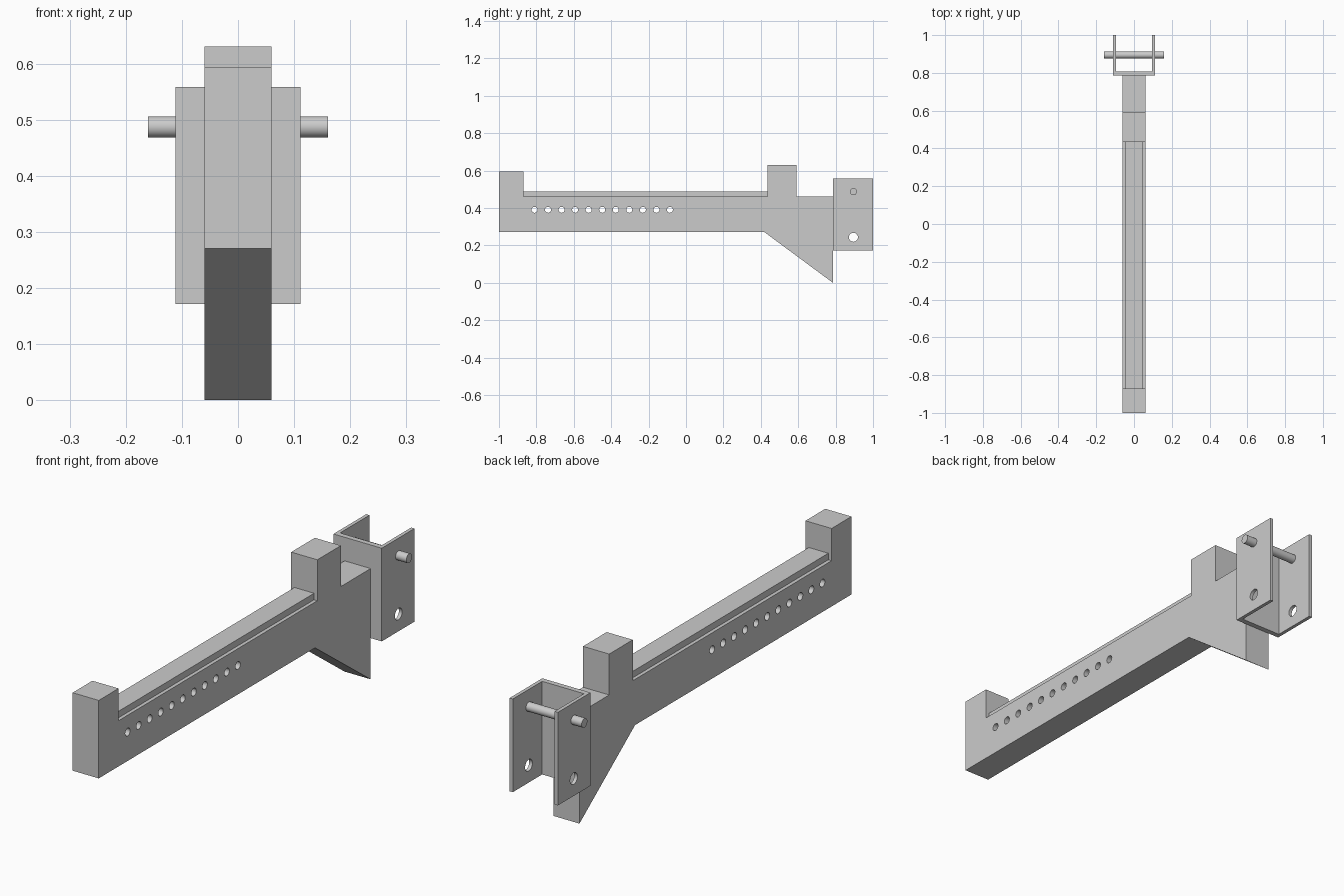
import bpy, bmesh, math
from mathutils import Matrix

if "Cube" in bpy.data.objects:
    bpy.data.objects.remove(bpy.data.objects["Cube"])


def mesh_object(name, bm):
    bmesh.ops.recalc_face_normals(bm, faces=bm.faces)
    me = bpy.data.meshes.new(name)
    bm.to_mesh(me)
    bm.free()
    ob = bpy.data.objects.new(name, me)
    bpy.context.collection.objects.link(ob)
    return ob


def prism(name, profile, to_3d, offset):
    """Extrude a closed 2D profile along the offset vector."""
    bm = bmesh.new()
    face = bm.faces.new([bm.verts.new(to_3d(a, b)) for a, b in profile])
    out = bmesh.ops.extrude_face_region(bm, geom=[face])
    verts = [v for v in out["geom"] if isinstance(v, bmesh.types.BMVert)]
    bmesh.ops.translate(bm, verts=verts, vec=offset)
    return mesh_object(name, bm)


def x_cylinders(name, centres, radius, half_len):
    """Cylinders lying along x at the given (y, z) centres."""
    bm = bmesh.new()
    for y, z in centres:
        m = Matrix.Translation((0, y, z)) @ Matrix.Rotation(math.pi / 2, 4, 'Y')
        bmesh.ops.create_cone(bm, cap_ends=True, segments=32, radius1=radius,
                              radius2=radius, depth=2 * half_len, matrix=m)
    return mesh_object(name, bm)


def drill(ob, cutter):
    mod = ob.modifiers.new("holes", 'BOOLEAN')
    mod.operation, mod.solver, mod.object = 'DIFFERENCE', 'EXACT', cutter
    select(ob)
    bpy.ops.object.modifier_apply(modifier=mod.name)
    bpy.data.objects.remove(cutter, do_unlink=True)


def select(ob):
    bpy.ops.object.select_all(action='DESELECT')
    ob.select_set(True)
    bpy.context.view_layer.objects.active = ob


# Main arm: side profile with end stop, upright block and triangular gusset
W = 0.06
arm = prism("arm", [(-1, 0.27), (0.42, 0.27), (0.785, 0), (0.785, 0.46),
                    (0.59, 0.46), (0.59, 0.63), (0.435, 0.63), (0.435, 0.46),
                    (-0.87, 0.46), (-0.87, 0.594), (-1, 0.594)],
            lambda y, z: (-W, y, z), (2 * W, 0, 0))
# Row of eleven adjustment holes
row = [(-0.81 + 0.0724 * i, 0.39) for i in range(11)]
drill(arm, x_cylinders("row_cutter", row, 0.016, 0.1))

# Narrower pad on top of the arm
pad = prism("top_pad", [(-0.045, -0.87), (0.045, -0.87), (0.045, 0.435), (-0.045, 0.435)],
            lambda x, y: (x, y, 0.46), (0, 0, 0.027))

# U-shaped mounting bracket, open to the back
B, I = 0.111, 0.096
bracket = prism("bracket", [(-B, 0.785), (B, 0.785), (B, 1), (I, 1),
                            (I, 0.807), (-I, 0.807), (-I, 1), (-B, 1)],
                lambda x, y: (x, y, 0.171), (0, 0, 0.387))
drill(bracket, x_cylinders("bracket_cutter", [(0.895, 0.243)], 0.024, 0.2))

# Cross pin through the bracket
pin = x_cylinders("cross_pin", [(0.895, 0.487)], 0.019, 0.16)

for ob in (arm, bracket, pin):
    select(ob)
    bpy.ops.object.shade_smooth_by_angle(angle=math.radians(30))
